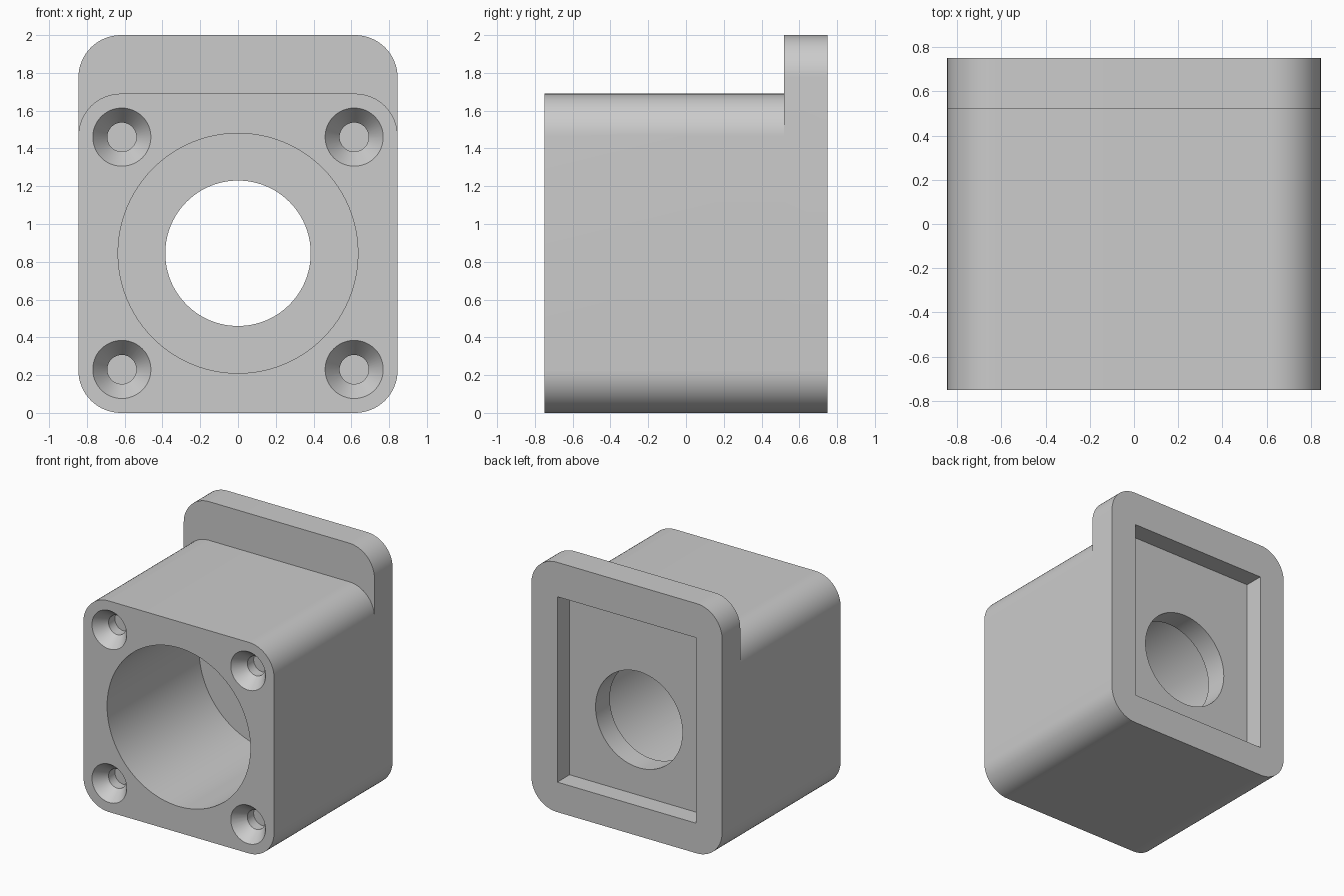
import bpy
import bmesh
from math import pi, sin, cos, radians

if "Cube" in bpy.data.objects:
    bpy.data.objects.remove(bpy.data.objects["Cube"], do_unlink=True)

HALF_W, CORNER = 0.845, 0.225
FRONT, STEP, BACK = -0.75, 0.52, 0.75
BODY_TOP, FLANGE_TOP = 1.69, 2.0
BORE_Z, SCREW = BODY_TOP / 2, 0.615

grey = bpy.data.materials.new("light grey")
grey.use_nodes = True
colour = (0.6, 0.6, 0.6, 1)
grey.diffuse_color = colour
grey.node_tree.nodes["Principled BSDF"].inputs["Base Color"].default_value = colour


def make_object(name, bm):
    bmesh.ops.recalc_face_normals(bm, faces=bm.faces)
    mesh = bpy.data.meshes.new(name)
    bm.to_mesh(mesh)
    bm.free()
    mesh.materials.append(grey)
    obj = bpy.data.objects.new(name, mesh)
    bpy.context.collection.objects.link(obj)
    return obj


def rounded_block(name, y0, y1, top, steps=16):
    """Rounded rectangle in the xz plane, extruded along y."""
    bm = bmesh.new()
    inner = HALF_W - CORNER
    centres = [(inner, top - CORNER), (-inner, top - CORNER),
               (-inner, CORNER), (inner, CORNER)]
    ring = []
    for q, (cx, cz) in enumerate(centres):
        for i in range(steps + 1):
            a = (q + i / steps) * pi / 2
            ring.append(bm.verts.new((cx + CORNER * cos(a), y0, cz + CORNER * sin(a))))
    face = bm.faces.new(ring)
    out = bmesh.ops.extrude_face_region(bm, geom=[face])["geom"]
    moved = [v for v in out if isinstance(v, bmesh.types.BMVert)]
    bmesh.ops.translate(bm, verts=moved, vec=(0, y1 - y0, 0))
    return make_object(name, bm)


def turned(name, profile, x, z, sides):
    """Solid of revolution about a y axis from (y, radius) pairs."""
    bm = bmesh.new()
    rings = [[bm.verts.new((x + r * cos(2 * pi * i / sides), y,
                            z + r * sin(2 * pi * i / sides)))
              for i in range(sides)] for y, r in profile]
    for a, b in zip(rings, rings[1:]):
        for i in range(sides):
            j = (i + 1) % sides
            bm.faces.new((a[i], a[j], b[j], b[i]))
    bm.faces.new(rings[0])
    bm.faces.new(rings[-1])
    return make_object(name, bm)


def box(name, lo, hi):
    bm = bmesh.new()
    bmesh.ops.create_cube(bm, size=1)
    for v in bm.verts:
        v.co = [(a + b) / 2 + c * (b - a) for a, b, c in zip(lo, hi, v.co)]
    return make_object(name, bm)


def combine(target, tool, operation):
    mod = target.modifiers.new(tool.name, "BOOLEAN")
    mod.operation, mod.solver, mod.object = operation, "EXACT", tool
    bpy.context.view_layer.objects.active = target
    bpy.ops.object.modifier_apply(modifier=mod.name)
    bpy.data.objects.remove(tool, do_unlink=True)


# Housing block with a taller rear flange
housing = rounded_block("housing", FRONT, STEP, BODY_TOP)
combine(housing, rounded_block("rear_flange", STEP, BACK, FLANGE_TOP), "UNION")

# Wide front bore stepping down to the through hole
bore = [(FRONT - 0.1, 0.635), (0.415, 0.635), (0.415, 0.385), (BACK + 0.1, 0.385)]
combine(housing, turned("bore", bore, 0, BORE_Z, 96), "DIFFERENCE")

# Rectangular pocket in the back
combine(housing, box("back_pocket", (-SCREW, 0.595, 0.24),
                     (SCREW, BACK + 0.1, 1.725)), "DIFFERENCE")

# Countersunk blind screw holes in the front corners
screw = [(FRONT - 0.1, 0.231), (FRONT + 0.1, 0.077), (FRONT + 0.18, 0.077)]
for sx in (-1, 1):
    for sz in (-1, 1):
        cutter = turned("screw_hole", screw, sx * SCREW, BORE_Z + sz * SCREW, 48)
        combine(housing, cutter, "DIFFERENCE")

bpy.ops.object.select_all(action="DESELECT")
housing.select_set(True)
bpy.context.view_layer.objects.active = housing
bpy.ops.object.shade_smooth_by_angle(angle=radians(30))
